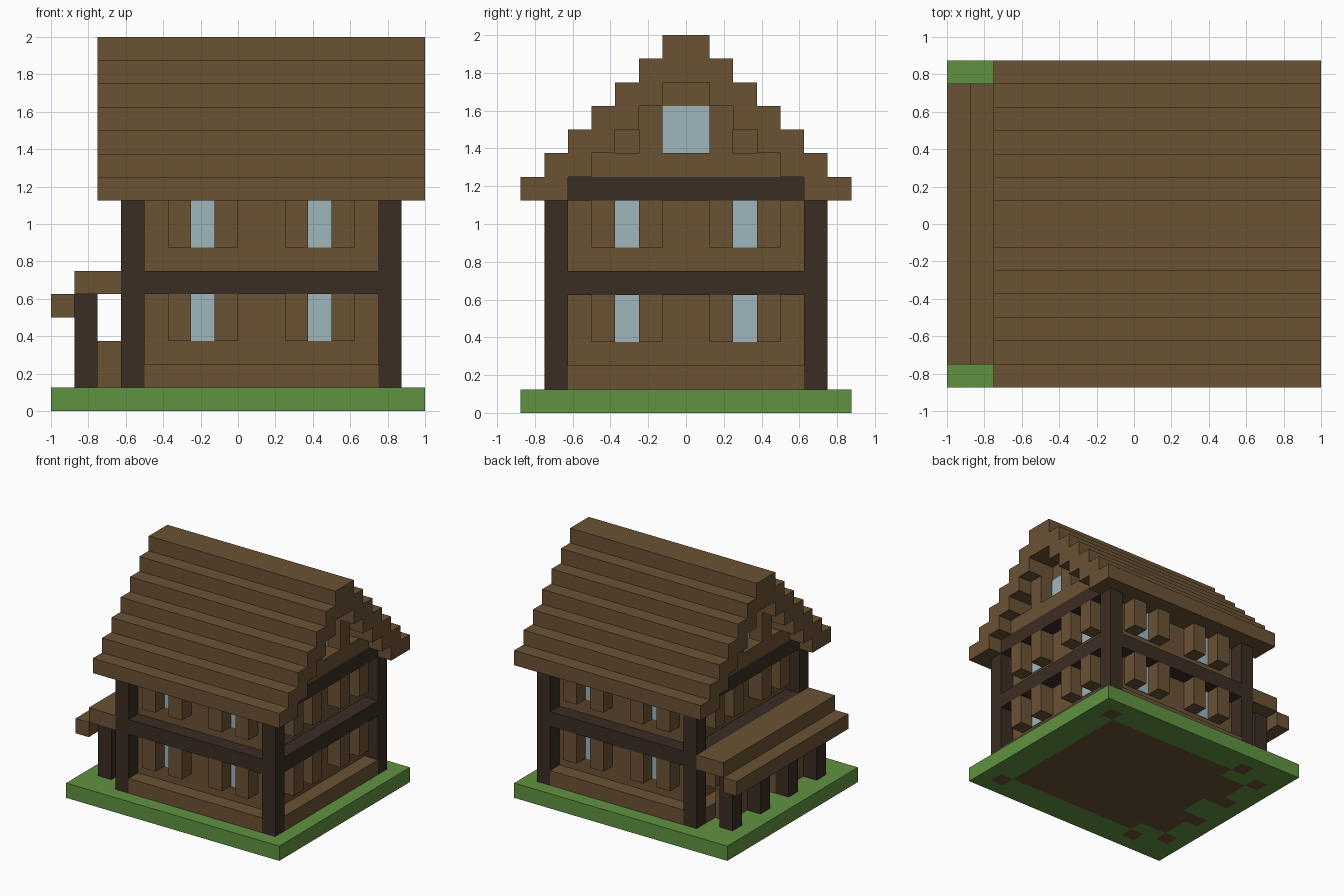
import bpy, bmesh

cube = bpy.data.objects.get("Cube")
if cube:
    bpy.data.objects.remove(cube, do_unlink=True)

U = 0.125  # block size


def make_material(name, rgb):
    lin = [((c / 255 + 0.055) / 1.055) ** 2.4 for c in rgb] + [1.0]
    mat = bpy.data.materials.new(name)
    mat.use_nodes = True
    mat.diffuse_color = lin
    mat.node_tree.nodes["Principled BSDF"].inputs["Base Color"].default_value = lin
    return mat


planks = make_material("plank_brown", (107, 82, 52))
timber = make_material("dark_timber", (59, 45, 36))
glass = make_material("pale_blue_glass", (158, 182, 190))
grass = make_material("grass_green", (96, 146, 65))


def finish(bm, name, *mats):
    bmesh.ops.recalc_face_normals(bm, faces=bm.faces)
    mesh = bpy.data.meshes.new(name)
    bm.to_mesh(mesh)
    bm.free()
    for mat in mats:
        mesh.materials.append(mat)
    obj = bpy.data.objects.new(name, mesh)
    bpy.context.collection.objects.link(obj)
    return obj


def box(name, mat, xs, ys, zs):
    """Box given by its low and high limit on each axis."""
    bm = bmesh.new()
    bmesh.ops.create_cube(bm, size=1)
    for v in bm.verts:
        v.co = [lim[c > 0] for lim, c in zip((xs, ys, zs), v.co)]
    return finish(bm, name, mat)


def prism(name, mat, outline, x0, x1):
    """Extrude a (y, z) outline along x."""
    bm = bmesh.new()
    face = bm.faces.new([bm.verts.new((x0, y, z)) for y, z in outline])
    new = bmesh.ops.extrude_face_region(bm, geom=[face], use_keep_orig=True)["geom"]
    for v in new:
        if isinstance(v, bmesh.types.BMVert):
            v.co.x = x1
    return finish(bm, name, mat)


def mirror(a, b, side):
    return (a, b) if side > 0 else (-b, -a)


def stairs(half, z, steps):
    """Rising stepped line on the +y side, each step one block."""
    pts = []
    for k in range(steps):
        pts += [(half - k * U, z + k * U), (half - k * U, z + (k + 1) * U)]
    return pts


def flip(pts):
    return [(-y, z) for y, z in reversed(pts)]


# Ground slab, with the house footprint showing underneath
def in_footprint(x, y):
    y = abs(y)
    house = -0.5 < x < 0.75 and y < 0.625
    posts = 0.625 < y < 0.75 and (0.75 < x < 0.875 or -0.625 < x < -0.5)
    porch_posts = -0.875 < x < -0.75 and (0.5 < y < 0.625 or U < y < 2 * U)
    step = -0.625 < x < -0.5 and y < 0.5
    benches = -0.75 < x < -0.625 and U < y < 0.5
    return house or posts or porch_posts or step or benches


bm = bmesh.new()
bmesh.ops.create_grid(bm, x_segments=16, y_segments=14, size=1)
for v in bm.verts:
    v.co.y *= 0.875
base = list(bm.faces)
top = bmesh.ops.extrude_face_region(bm, geom=base, use_keep_orig=True)["geom"]
for v in top:
    if isinstance(v, bmesh.types.BMVert):
        v.co.z = U
for f in bm.faces:
    c = f.calc_center_median()
    f.material_index = int(c.z < 0.01 and in_footprint(c.x, c.y))
finish(bm, "ground", grass, planks)

# House body with stepped gables, and the stepped roof over it
wall_side = [(0.625, U)] + stairs(0.625, 1.125, 5)
prism("house_walls", planks, wall_side + flip(wall_side), -0.5, 0.75)
outer = stairs(0.875, 1.125, 7)
inner = stairs(0.625, 1.125, 5)
prism("roof", planks, outer + flip(outer) + inner_line
      if (inner_line := flip(flip(inner))) is None else
      outer + flip(outer) + [(-y, z) for y, z in inner] + inner[::-1], -0.75, 1)

# Corner posts
for x in (-0.625, 0.75):
    for s in (-1, 1):
        box("corner_post", timber, (x, x + U), mirror(0.625, 0.75, s), (U, 1.125))


def window(name, face, side, centre, half, z0, z1):
    """Glass plate with a shutter block on each side; face is 'x' or 'y'."""
    plane = 0.625 if face == "y" else (0.75 if side > 0 else 0.5)

    def place(part, mat, along, depth):
        out = mirror(plane, plane + depth, side)
        xs, ys = (along, out) if face == "y" else (out, along)
        box(name + part, mat, xs, ys, (z0, z1))

    place("_glass", glass, (centre - half, centre + half), 0.006)
    for a in (centre - half - U, centre + half):
        place("_shutter", planks, (a, a + U), U)


# Long walls: sill, middle beam and windows
for s in (-1, 1):
    ys = mirror(0.625, 0.75, s)
    box("long_sill", planks, (-0.5, 0.75), ys, (U, 2 * U))
    box("long_beam", timber, (-0.5, 0.75), ys, (0.625, 0.75))
    for z in (0.375, 0.875):
        for x in (-0.1875, 0.4375):
            window("long_window", "y", s, x, U / 2, z, z + 0.25)

# End walls: sill, beams, windows, gable ledge and gable window
for s, x in ((1, 0.75), (-1, -0.625)):
    xs = (x, x + U)
    if s > 0:
        box("end_sill", planks, xs, (-0.625, 0.625), (U, 2 * U))
    else:
        for t in (-1, 1):
            box("end_sill", planks, xs, mirror(U, 0.625, t), (U, 2 * U))
    for z in (0.625, 1.125):
        box("end_beam", timber, xs, (-0.625, 0.625), (z, z + U))
    box("gable_ledge", planks, xs, (-0.5, 0.5), (1.25, 1.375))
    window("gable_window", "x", s, 0, U, 1.375, 1.625)
    for z in (0.375, 0.875):
        for y in (-0.3125, 0.3125):
            window("end_window", "x", s, y, U / 2, z, z + 0.25)

# Porch on the right-hand end: door, roof, posts and benches
box("door", timber, (-0.506, -0.5), (-U, U), (U, 0.625))
box("porch_roof", planks, (-0.875, -0.625), (-0.75, 0.75), (0.625, 0.75))
box("porch_eave", planks, (-1, -0.875), (-0.75, 0.75), (0.5, 0.625))
for s in (-1, 1):
    for y in (U, 0.5):
        box("porch_post", timber, (-0.875, -0.75), mirror(y, y + U, s), (U, 0.625))
    box("porch_bench", planks, (-0.75, -0.625), mirror(U, 0.5, s), (U, 0.375))
